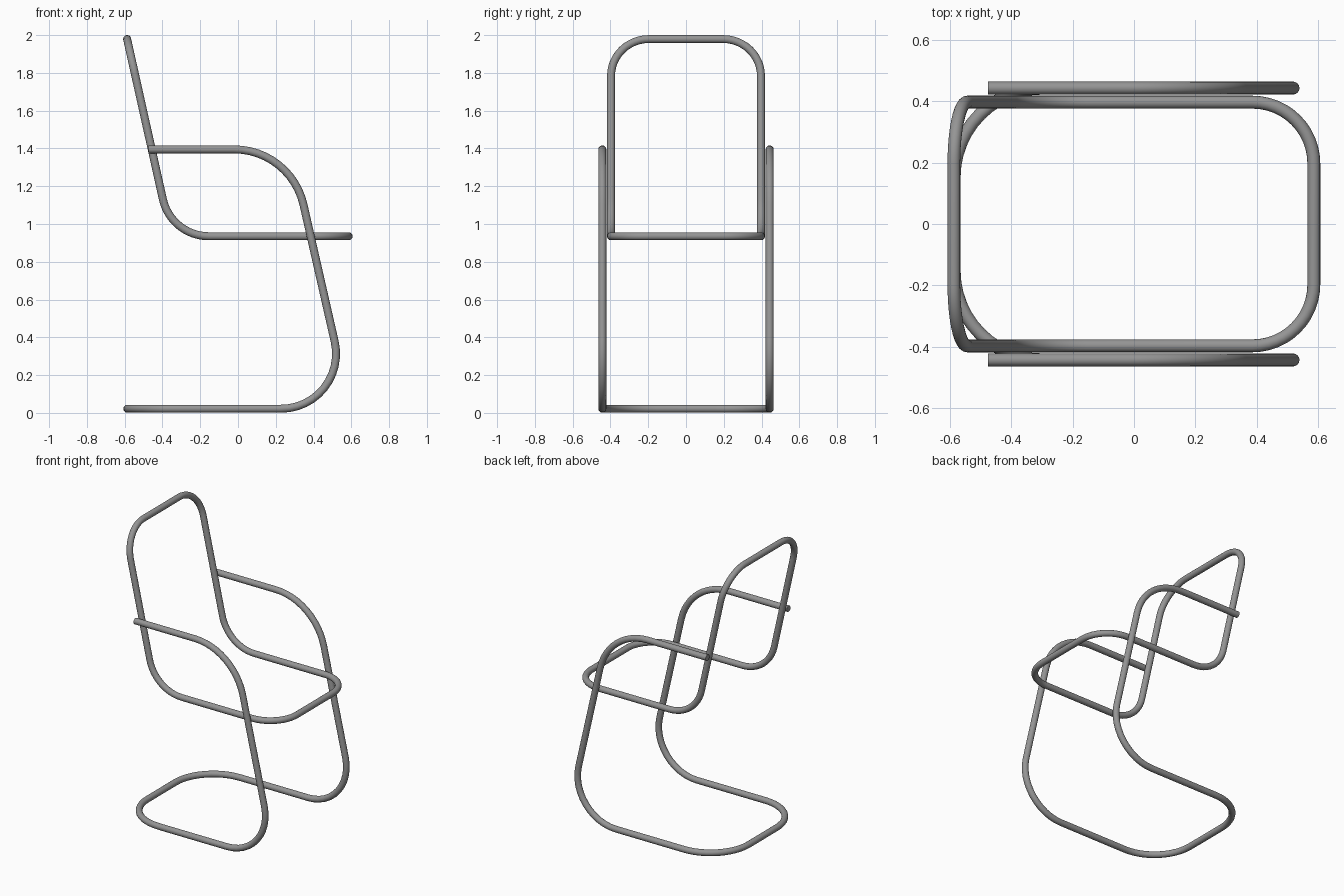
import bpy
import math
from mathutils import Vector

if "Cube" in bpy.data.objects:
    bpy.data.objects.remove(bpy.data.objects["Cube"])

TUBE_RADIUS = 0.021

steel = bpy.data.materials.new("grey steel")
steel.diffuse_color = (0.30, 0.30, 0.30, 1)
steel.use_nodes = True
steel.node_tree.nodes["Principled BSDF"].inputs["Base Color"].default_value = steel.diffuse_color


def rounded_path(corners, closed, steps=12):
    """Corners are (x, y, z, tangent length); each becomes a circular bend."""
    path = []
    n = len(corners)
    for i, (x, y, z, cut) in enumerate(corners):
        p = Vector((x, y, z))
        if cut == 0:
            path.append(p)
            continue
        a = (Vector(corners[i - 1][:3]) - p).normalized()
        b = (Vector(corners[(i + 1) % n][:3]) - p).normalized()
        half = a.angle(b) / 2
        radius = cut * math.tan(half)
        centre = p + (a + b).normalized() * (cut / math.cos(half))
        u = (p + a * cut - centre).normalized()
        v = -a                                   # direction of travel into the bend
        turn = math.pi - 2 * half
        for k in range(steps + 1):
            t = turn * k / steps
            path.append(centre + radius * (u * math.cos(t) + v * math.sin(t)))
    return path


def tube(name, corners, closed):
    points = rounded_path(corners, closed)
    curve = bpy.data.curves.new(name, 'CURVE')
    curve.dimensions = '3D'
    curve.bevel_depth = TUBE_RADIUS
    curve.bevel_resolution = 6
    curve.use_fill_caps = not closed
    spline = curve.splines.new('POLY')
    spline.points.add(len(points) - 1)
    for sp, p in zip(spline.points, points):
        sp.co = (*p, 1)
    spline.use_cyclic_u = closed
    curve.materials.append(steel)
    obj = bpy.data.objects.new(name, curve)
    bpy.context.collection.objects.link(obj)
    bpy.ops.object.select_all(action='DESELECT')
    obj.select_set(True)
    bpy.context.view_layer.objects.active = obj
    bpy.ops.object.convert(target='MESH')
    bpy.ops.object.shade_smooth_by_angle(angle=math.radians(40))


def mirrored(side):
    """Continue the path on the other side of the chair."""
    return side + [(x, -y, z, cut) for x, y, z, cut in reversed(side)]


# Seat and backrest: one closed loop
W = 0.397
tube("seat_and_back_frame", mirrored([
    (0.586, W, 0.935, 0.20),      # seat front corner
    (-0.354, W, 0.935, 0.20),     # bend into the backrest
    (-0.587, W, 1.979, 0.20),     # backrest top corner
]), True)

# Arms, legs and floor runner: one open tube
W = 0.443
tube("arm_and_leg_frame", mirrored([
    (-0.475, W, 1.395, 0),        # arm end
    (0.280, W, 1.395, 0.30),      # arm into leg
    (0.593, W, 0.022, 0.365),     # leg into floor runner
    (-0.586, W, 0.022, 0.29),     # rear floor corner
]), False)
